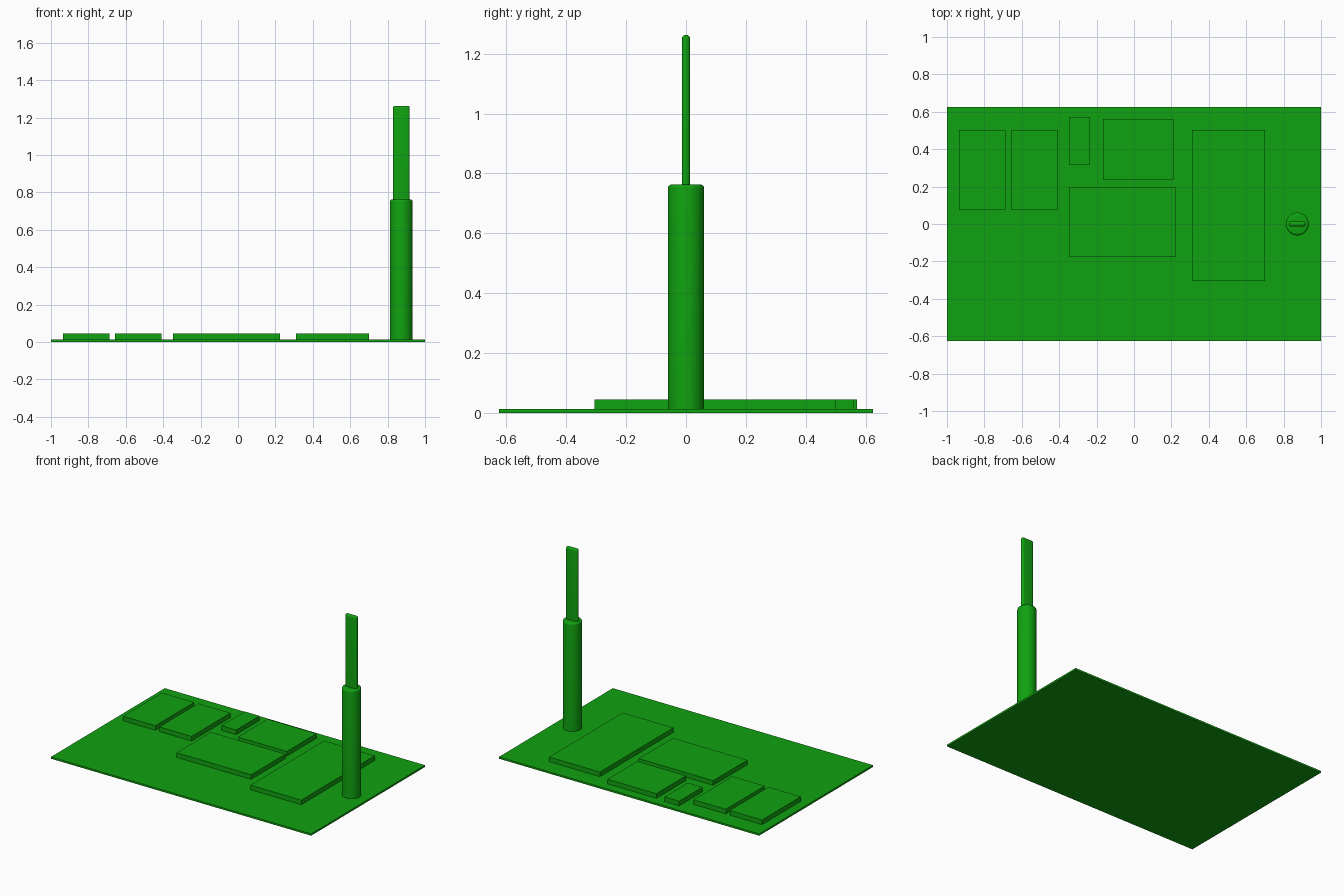
import bpy, bmesh
from math import sin, cos, pi

if "Cube" in bpy.data.objects:
    bpy.data.objects.remove(bpy.data.objects["Cube"])

BOARD_Z = 0.0125
CHIP_Z = 0.045

green = bpy.data.materials.new("green")
green.diffuse_color = (0.005, 0.36, 0.005, 1)
green.use_nodes = True
green.node_tree.nodes["Principled BSDF"].inputs["Base Color"].default_value = green.diffuse_color


def finish(bm, name):
    bmesh.ops.recalc_face_normals(bm, faces=bm.faces)
    mesh = bpy.data.meshes.new(name)
    bm.to_mesh(mesh)
    bm.free()
    mesh.materials.append(green)
    obj = bpy.data.objects.new(name, mesh)
    bpy.context.collection.objects.link(obj)
    return obj


def box(name, x0, x1, y0, y1, z0, z1):
    bm = bmesh.new()
    bmesh.ops.create_cube(bm, size=1)
    for v in bm.verts:
        v.co = ((x0 + x1) / 2 + v.co.x * (x1 - x0),
                (y0 + y1) / 2 + v.co.y * (y1 - y0),
                (z0 + z1) / 2 + v.co.z * (z1 - z0))
    return finish(bm, name)


def rounded_post(name, cx, half_straight, radius, z0, z1, fillet, n=32, steps=5):
    """Upright post with a circular or slot-shaped section and a rounded top rim."""
    levels = [(radius, z0)]
    for i in range(steps + 1):
        a = i / steps * pi / 2
        levels.append((radius - fillet * (1 - cos(a)), z1 - fillet * (1 - sin(a))))
    bm = bmesh.new()
    rings = []
    for r, z in levels:
        ring = []
        for i in range(n):
            a = (i + 0.5) / n * 2 * pi
            side = half_straight if cos(a) > 0 else -half_straight
            ring.append(bm.verts.new((cx + side + r * cos(a), r * sin(a), z)))
        rings.append(ring)
    for low, high in zip(rings, rings[1:]):
        for i in range(n):
            j = (i + 1) % n
            bm.faces.new((low[i], low[j], high[j], high[i]))
    bm.faces.new(rings[0][::-1])
    bm.faces.new(rings[-1])
    obj = finish(bm, name)
    bpy.ops.object.select_all(action='DESELECT')
    obj.select_set(True)
    bpy.context.view_layer.objects.active = obj
    bpy.ops.object.shade_smooth_by_angle()
    return obj


# Base board
box("board", -1, 1, -0.625, 0.625, 0, BOARD_Z)

# Raised rectangular blocks: x range, y range
blocks = [
    (-0.936, -0.688, 0.076, 0.502),
    (-0.658, -0.41, 0.076, 0.502),
    (-0.348, -0.235, 0.315, 0.572),
    (-0.166, 0.21, 0.236, 0.562),
    (-0.348, 0.225, -0.177, 0.198),
    (0.31, 0.70, -0.305, 0.502),
]
for i, (x0, x1, y0, y1) in enumerate(blocks, 1):
    box(f"block_{i}", x0, x1, y0, y1, BOARD_Z, CHIP_Z)

# Round post with a flat blade rising out of it
rounded_post("post", 0.873, 0, 0.061, BOARD_Z, 0.763, 0.0125)
rounded_post("blade", 0.873, 0.0315, 0.0138, 0.763, 1.263, 0.0125)
